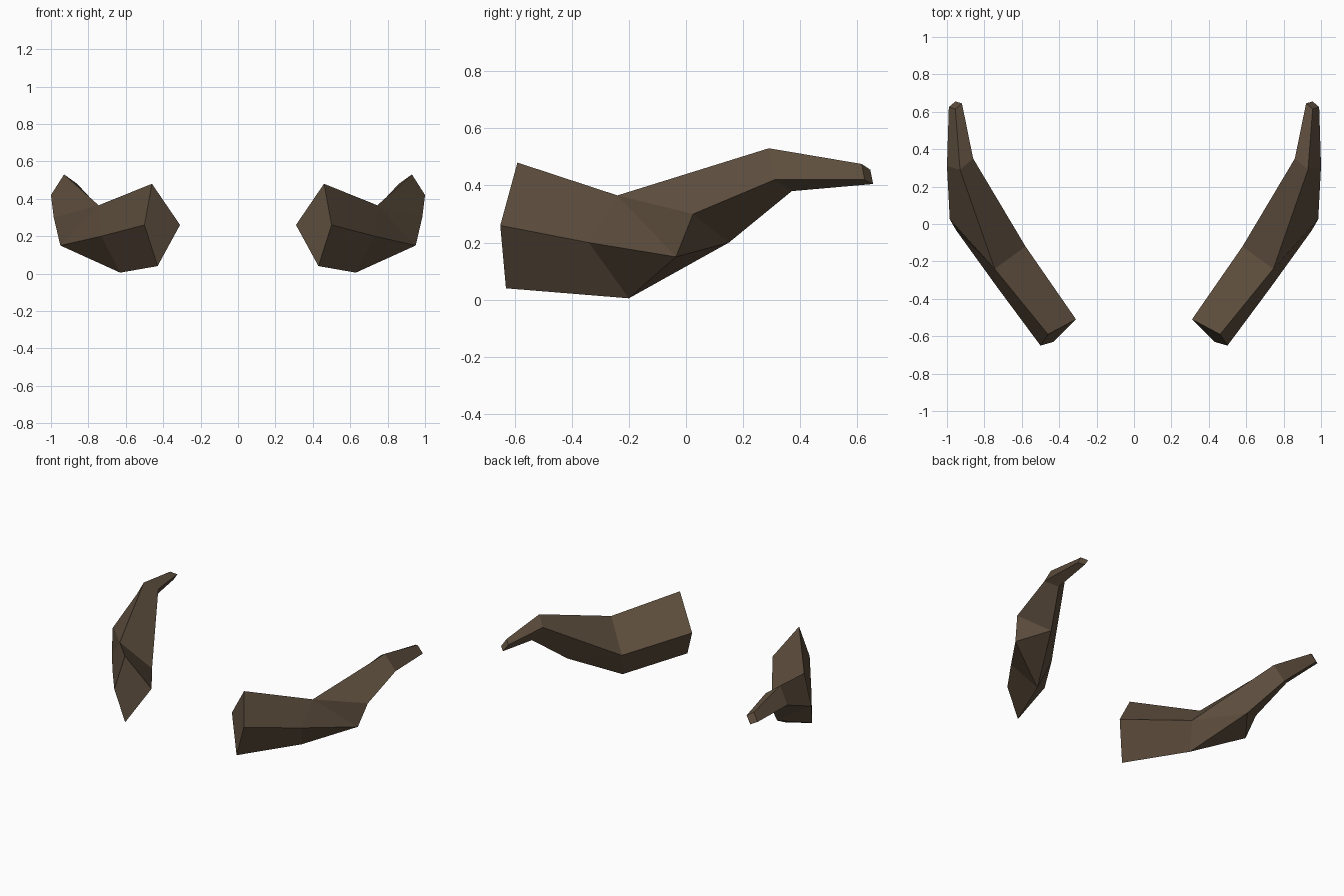
import bpy, bmesh

if "Cube" in bpy.data.objects:
    bpy.data.objects.remove(bpy.data.objects["Cube"])

horn_mat = bpy.data.materials.new("dark brown horn")
horn_mat.diffuse_color = (0.112, 0.077, 0.048, 1)
horn_mat.use_nodes = True
horn_mat.node_tree.nodes["Principled BSDF"].inputs["Base Color"].default_value = horn_mat.diffuse_color

# Four-sided cross-sections along the right horn: top, outer, bottom, inner
rings = [
    [(.46, -.59, .48), (.50, -.65, .26), (.43, -.63, .04), (.31, -.51, .26)],    # thick root
    [(.745, -.24, .365), (.73, -.34, .20), (.63, -.20, .005), (.58, -.12, .18)],  # bend
    [(.93, .29, .53), (1.0, .31, .42), (.93, .37, .38), (.86, .35, .48)],         # neck
    [(.955, .615, .475), (.99, .625, .42), (.955, .655, .405), (.92, .645, .455)],  # tip
]

bm = bmesh.new()
root, bend, neck, tip = [[bm.verts.new(p) for p in ring] for ring in rings]


def bridge(a, b, sides=range(4)):
    for i in sides:
        j = (i + 1) % 4
        bm.faces.new((a[i], a[j], b[j], b[i]))


# Root, inner-top side of the middle, tip and both end caps
bridge(root, bend)
bridge(bend, neck, [3])
bridge(neck, tip)
bm.faces.new(root)
bm.faces.new(tip)

# Chipped elbow on the outer lower corner
low = bm.verts.new((.95, -.035, .15))
high = bm.verts.new((.985, .025, .30))
under = bm.verts.new((.81, .15, .20))
top, outer, bottom, inner = bend
for f in ((top, outer, low), (top, low, high), (top, high, neck[1], neck[0]),
          (outer, bottom, low), (bottom, under, low), (low, under, high),
          (high, under, neck[2], neck[1]),
          (bottom, inner, under), (inner, neck[3], neck[2], under)):
    bm.faces.new(f)
bmesh.ops.recalc_face_normals(bm, faces=bm.faces[:])

mesh = bpy.data.meshes.new("horns")
bm.to_mesh(mesh)
bm.free()
mesh.materials.append(horn_mat)
horns = bpy.data.objects.new("horns", mesh)
bpy.context.collection.objects.link(horns)

# Left horn by mirroring
mirror = horns.modifiers.new("mirror", 'MIRROR')
mirror.use_axis[0] = True
mirror.use_mirror_merge = False
